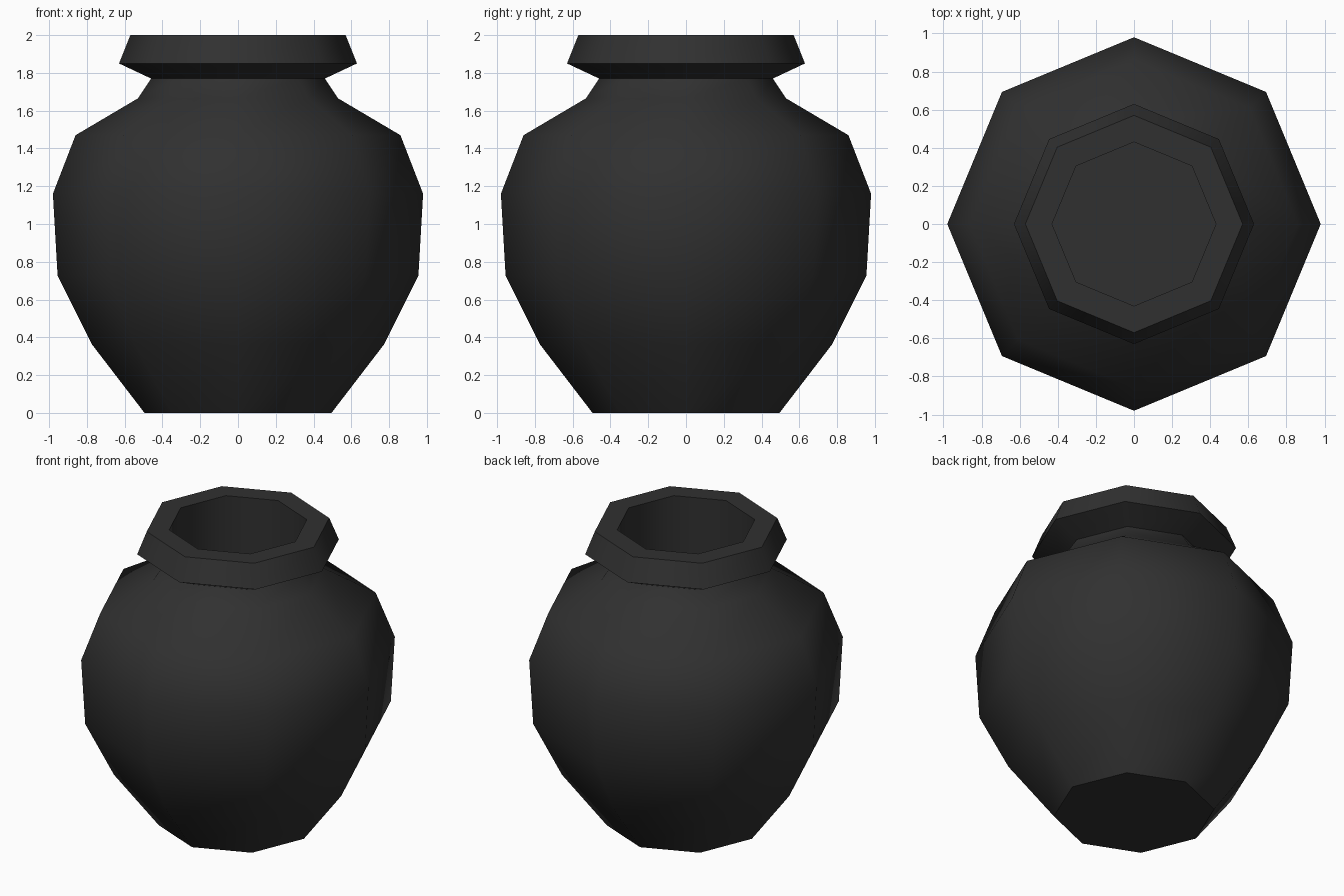
import bpy, bmesh, math

if "Cube" in bpy.data.objects:
    bpy.data.objects.remove(bpy.data.objects["Cube"])

SIDES = 8
# Radius, height: foot, belly, shoulder, neck, rim, then the inner wall
PROFILE = [(0.495, 0.0), (0.775, 0.365), (0.955, 0.725), (0.98, 1.16),
           (0.86, 1.47), (0.53, 1.665), (0.46, 1.77), (0.63, 1.85),
           (0.57, 2.0), (0.43, 2.0), (0.43, 1.2)]

mat = bpy.data.materials.new("charcoal")
mat.diffuse_color = (0.03, 0.03, 0.03, 1)
mat.use_nodes = True
mat.node_tree.nodes["Principled BSDF"].inputs["Base Color"].default_value = mat.diffuse_color

# Urn: octagonal lathe with corners on the axes
bm = bmesh.new()
rings = []
for r, z in PROFILE:
    rings.append([bm.verts.new((r * math.cos(2 * math.pi * i / SIDES),
                                r * math.sin(2 * math.pi * i / SIDES), z))
                  for i in range(SIDES)])
for a, b in zip(rings, rings[1:]):
    for i in range(SIDES):
        j = (i + 1) % SIDES
        bm.faces.new((a[i], a[j], b[j], b[i]))
# Underside and inner floor
bm.faces.new(rings[0][::-1])
bm.faces.new(rings[-1])
bmesh.ops.recalc_face_normals(bm, faces=bm.faces[:])

mesh = bpy.data.meshes.new("urn")
bm.to_mesh(mesh)
bm.free()
mesh.materials.append(mat)
urn = bpy.data.objects.new("urn", mesh)
bpy.context.collection.objects.link(urn)

# Smooth body, crisp rim and foot
bpy.context.view_layer.objects.active = urn
urn.select_set(True)
bpy.ops.object.shade_smooth_by_angle(angle=math.radians(50))
